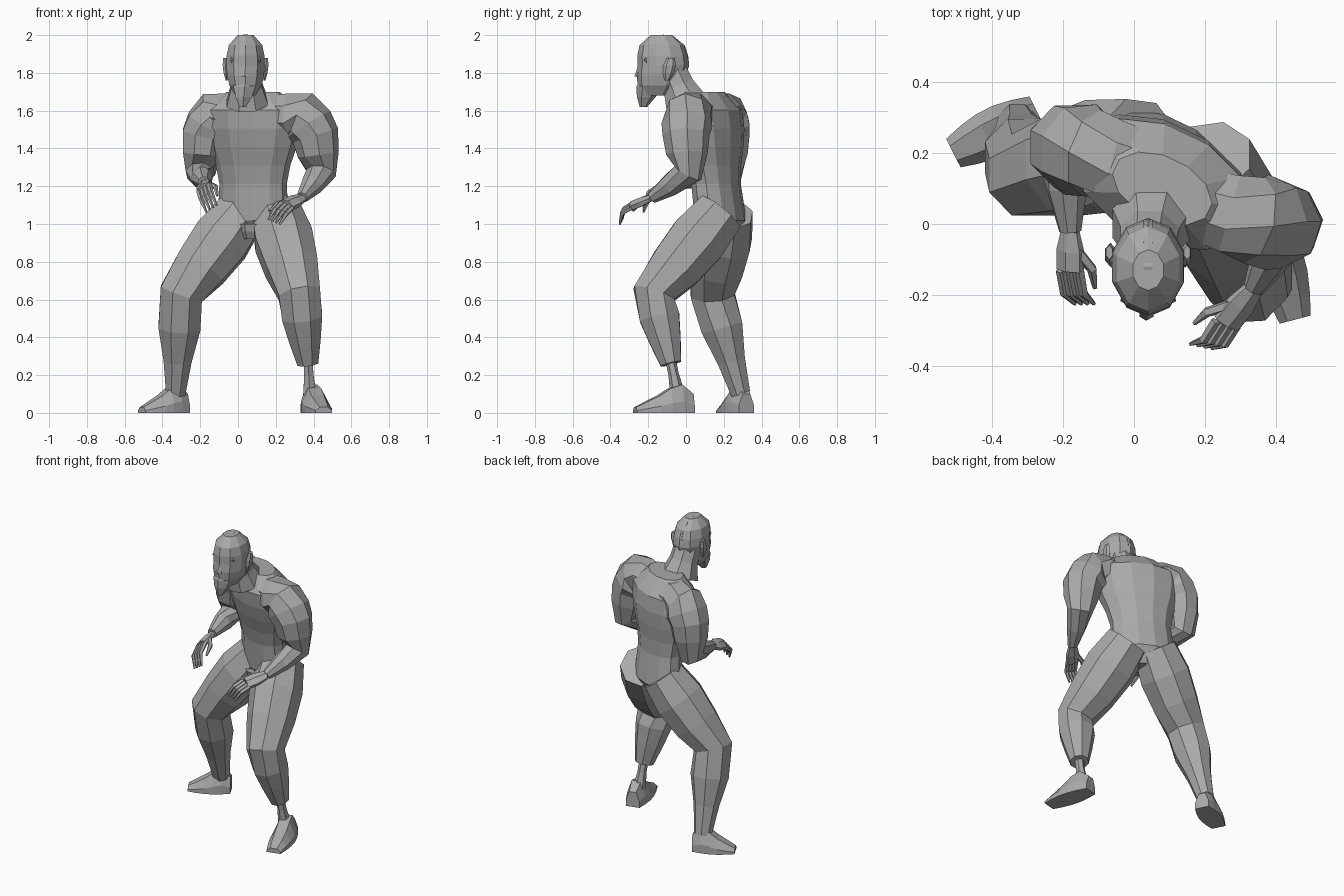
import bpy, bmesh, math
from mathutils import Vector

cube = bpy.data.objects.get("Cube")
if cube:
    bpy.data.objects.remove(cube, do_unlink=True)

clay = bpy.data.materials.new("clay_grey")
clay.use_nodes = True
clay.diffuse_color = (.4, .4, .4, 1)
shader = clay.node_tree.nodes["Principled BSDF"]
shader.inputs["Base Color"].default_value = clay.diffuse_color

UP = Vector((0, 0, 1))
ACROSS = Vector((1, 0, 0))
TWIST = Vector((.9, -.43, 0)).normalized()   # lateral axis of the turned torso


def skin(name, rings):
    """Bridge equal-length rings of points into one closed flat-shaded part."""
    bm = bmesh.new()
    loops = [[bm.verts.new(point) for point in ring] for ring in rings]
    for lower, upper in zip(loops, loops[1:]):
        for i in range(len(lower)):
            bm.faces.new((lower[i - 1], lower[i], upper[i], upper[i - 1]))
    bm.faces.new(loops[0])
    bm.faces.new(loops[-1])
    bmesh.ops.recalc_face_normals(bm, faces=bm.faces)
    mesh = bpy.data.meshes.new(name)
    bm.to_mesh(mesh)
    bm.free()
    mesh.materials.append(clay)
    part = bpy.data.objects.new(name, mesh)
    bpy.context.scene.collection.objects.link(part)


def spread_along(joints, count):
    """Share a number of stations evenly between the joints of a path."""
    joints = [Vector(joint) for joint in joints]
    bones = len(joints) - 1
    stations = []
    for k in range(count):
        place = k * bones / (count - 1)
        bone = min(int(place), bones - 1)
        stations.append(joints[bone].lerp(joints[bone + 1], place - bone))
    return stations


def limb(name, joints, widths, side=ACROSS, sides=8, depth_ratio=1, level=False):
    """Loft ellipses of the given half widths along a jointed path."""
    centres = spread_along(joints, len(widths))
    last = len(centres) - 1
    rings = []
    for k, (centre, width) in enumerate(zip(centres, widths)):
        tangent = centres[min(k + 1, last)] - centres[max(k - 1, 0)]
        tangent = UP if level else tangent.normalized()
        across = (side - tangent * side.dot(tangent)).normalized()
        depth = tangent.cross(across) * depth_ratio
        angles = [math.tau * (i + .5) / sides for i in range(sides)]
        rings.append([centre + (across * math.cos(angle) + depth * math.sin(angle)) * width
                      for angle in angles])
    skin(name, rings)


def foot(name, heel, toe):
    """Wedge-shaped shoe lofted from heel to toe."""
    heights = (.1, .15, .13, .09, .06, .03)
    across = (Vector(toe) - Vector(heel)).cross(UP).normalized()
    outline = ((-1, 0), (1, 0), (1, .4), (.5, 1), (-.5, 1), (-1, .4))
    rings = []
    for k, centre in enumerate(spread_along((heel, toe), len(heights))):
        width = .045 + .025 * math.sin(math.pi * k / (len(heights) - 1))
        rings.append([centre + across * width * u + UP * heights[k] * v for u, v in outline])
    skin(name, rings)


def hand(name, wrist, knuckle, tip, spread, thumb_tip):
    """Palm, four curled fingers and a thumb."""
    wrist, knuckle, tip, spread, thumb_tip = map(
        Vector, (wrist, knuckle, tip, spread, thumb_tip))
    limb(name + "_palm", (wrist, knuckle), (.03, .045, .045), spread, 6, .55)
    normal = spread.cross(tip - knuckle).normalized()
    bulge = normal * math.copysign(.025, normal.z)
    for i, finger in enumerate(("index", "middle", "ring", "little")):
        offset = spread * (i - 1.5)
        root, end = knuckle + offset, tip + offset
        bend = root.lerp(end, .5) + bulge
        limb(f"{name}_{finger}_finger", (root, bend, end), (.014, .013, .006), spread, 5)
    base = wrist.lerp(knuckle, .5) - spread
    bend = base.lerp(thumb_tip, .5) - spread
    limb(name + "_thumb", (base, bend, thumb_tip), (.017, .015, .007), spread, 5)


# Torso from crotch to collar, with a flap at the front of the pelvis
limb("torso", [(.08, .195, .92), (.08, .1, 1.7)],
     (.08, .2, .195, .19, .21, .245, .27, .27, .15),
     side=TWIST, sides=12, depth_ratio=.6, level=True)
limb("front_flap", [(.06, .09, 1), (.06, .1, .92)], (.08, .07, .04),
     side=TWIST, sides=6, depth_ratio=.7, level=True)

# Neck, head and beard
limb("neck", [(.05, 0, 1.64), (.04, -.08, 1.82)], (.12, .09, .085))
limb("head", [(.04, -.15, 1.68), (.04, -.12, 1.84), (.04, -.13, 2)],
     (.055, .09, .103, .107, .105, .093, .045), sides=10, depth_ratio=1.28, level=True)
limb("beard", [(.025, -.225, 1.62), (.04, -.18, 1.78)], (.02, .05, .068, .055),
     sides=6, level=True)
limb("brow", [(-.03, -.2, 1.87), (.04, -.235, 1.86), (.11, -.2, 1.87)], (.02, .02, .02),
     side=UP, sides=6)
limb("nose", [(.035, -.25, 1.78), (.04, -.23, 1.86)], (.023, .02, .012),
     sides=6, level=True)

# Raised crest following the crown, and a pair of ears
crown = [(.04, -.12 + .12 * math.cos(angle), 1.87 + .12 * math.sin(angle))
         for angle in [math.pi * k / 6 for k in range(7)]]
limb("crest", crown, [.018] * len(crown), sides=4)
for name, sign in (("left_ear", 1), ("right_ear", -1)):
    x = .04 + sign * .1
    limb(name, [(x, -.1, 1.76), (x + sign * .01, -.08, 1.88)], (.006, .015, .017, .01),
         sides=6, depth_ratio=2, level=True)

# Arms: shoulder, deltoid, upper arm, elbow and wrist
arm_widths = (.11, .12, .125, .135, .125, .11, .08, .06, .032)
left_wrist = (.34, -.18, 1.14)
right_wrist = (-.18, -.02, 1.22)
limb("left_arm", [(.2, .05, 1.58), (.34, .01, 1.58), (.41, 0, 1.47), (.44, .01, 1.27),
                  left_wrist], arm_widths, side=Vector((1, -2, 0)))
limb("right_arm", [(0, .17, 1.58), (-.12, .2, 1.58), (-.18, .22, 1.47), (-.2, .23, 1.27),
                   right_wrist], arm_widths, side=Vector((1, 1, 0)))
hand("left_hand", left_wrist, knuckle=(.26, -.28, 1.1), tip=(.19, -.345, 1.01),
     spread=(.02, -.004, -.008), thumb_tip=(.17, -.28, 1.07))
hand("right_hand", right_wrist, knuckle=(-.18, -.13, 1.19), tip=(-.14, -.225, 1.08),
     spread=(-.018, 0, -.012), thumb_tip=(-.11, -.18, 1.15))

# Legs: hip, knee and ankle; the left one ends in a cuff over a thin ankle
limb("left_leg", [(.2, .18, 1.06), (.325, -.17, .63), (.37, -.08, .26)],
     (.14, .165, .15, .12, .115, .09, .06))
limb("left_ankle", [(.37, -.085, .3), (.38, -.045, .1)], (.028, .028, .04), sides=6)
limb("right_leg", [(.02, .22, 1.06), (-.3, .14, .63), (-.33, .29, .1)],
     (.14, .165, .15, .125, .12, .08, .055))
foot("left_foot", heel=(.375, .035, 0), toe=(.455, -.27, 0))
foot("right_foot", heel=(-.275, .32, 0), toe=(-.51, .2, 0))
